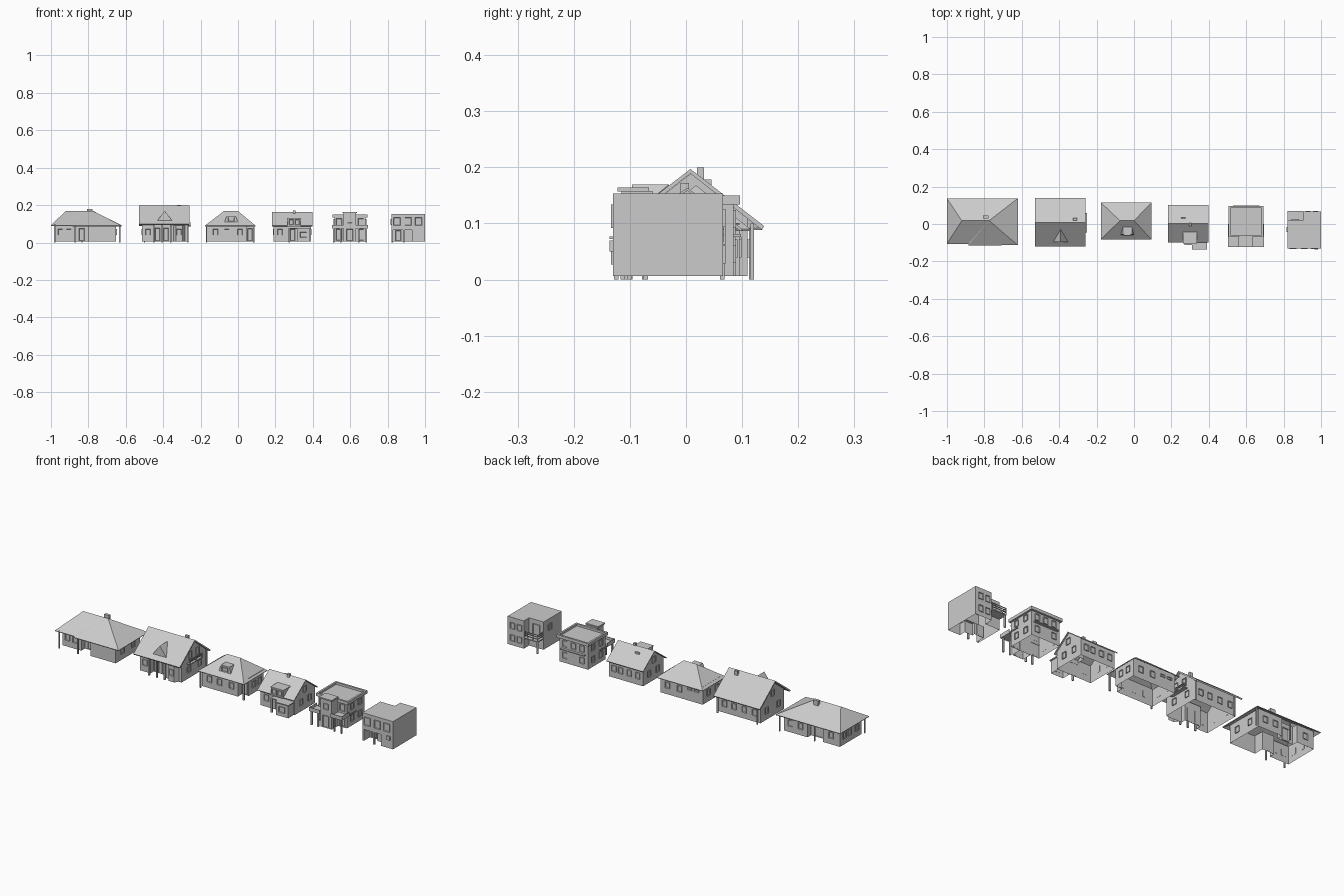
import bpy, bmesh
from mathutils import Vector

G = 0.006  # wall base height


def mesh(name, verts, faces, thick=0):
    me = bpy.data.meshes.new(name)
    me.from_pydata(verts, [], faces)
    bm = bmesh.new()
    bm.from_mesh(me)
    bmesh.ops.recalc_face_normals(bm, faces=bm.faces)
    bm.to_mesh(me)
    bm.free()
    ob = bpy.data.objects.new(name, me)
    bpy.context.collection.objects.link(ob)
    if thick:
        m = ob.modifiers.new("thickness", 'SOLIDIFY')
        m.thickness, m.offset = thick, 0
    return ob


def walls(name, plan, z0, z1, top=False):
    """Open shell from a plan outline, optionally with a flat top."""
    n = len(plan)
    v = [(x, y, z) for z in (z0, z1) for x, y in plan]
    f = [(i, (i + 1) % n, n + (i + 1) % n, n + i) for i in range(n)]
    if top:
        f.append(tuple(range(n, 2 * n)))
    return mesh(name, v, f)


def box(name, x0, x1, y0, y1, z0, z1):
    ob = walls(name, [(x0, y0), (x1, y0), (x1, y1), (x0, y1)], z0, z1, True)
    bm = bmesh.new()
    bm.from_mesh(ob.data)
    bmesh.ops.holes_fill(bm, edges=bm.edges)
    bmesh.ops.recalc_face_normals(bm, faces=bm.faces)
    bm.to_mesh(ob.data)
    bm.free()
    return ob


def post(name, x, y, z1, r=0.004):
    return box(name, x - r, x + r, y - r, y + r, 0, z1)


def window(name, side, plane, c, z, w=0.026, h=0.032):
    """Framed window or door on a wall; side is '-y', '+y', '-x' or '+x'."""
    s, t = (1 if side[0] == '+' else -1), 0.004
    a, b = sorted((plane - s * 0.001, plane + s * t))
    if side[1] == 'y':
        ob = box(name, c - w / 2, c + w / 2, a, b, z - h / 2, z + h / 2)
        n = Vector((0, s, 0))
    else:
        ob = box(name, a, b, c - w / 2, c + w / 2, z - h / 2, z + h / 2)
        n = Vector((s, 0, 0))
    bm = bmesh.new()
    bm.from_mesh(ob.data)
    face = max(bm.faces, key=lambda f: f.normal.dot(n))
    bmesh.ops.inset_region(bm, faces=[face], thickness=0.003, depth=0)
    bmesh.ops.translate(bm, verts=face.verts, vec=-n * 0.0035)
    bm.to_mesh(ob.data)
    bm.free()


def windows(house, side, plane, cs, z=0.055, w=0.026, h=0.032):
    for c in cs:
        window(house + "_window", side, plane, c, z, w, h)


def gables(name, x0, x1, y0, y1, ze, yr, zr):
    for x in (x0, x1):
        mesh(name, [(x, y0, ze), (x, y1, ze), (x, yr, zr)], [(0, 1, 2)])


def gable_roof(name, x0, x1, y0, y1, z0, z1, yr, zr, thick):
    v = [(x, y, z) for x in (x0, x1) for y, z in ((y0, z0), (yr, zr), (y1, z1))]
    mesh(name, v, [(0, 1, 4, 3), (1, 2, 5, 4)], thick)


# ---- House 1: wide hipped bungalow ----
walls("bungalow_walls", [(-.98, -.07), (-.87, -.07), (-.87, -.04), (-.80, -.04), (-.80, -.093),
                         (-.652, -.093), (-.652, .11), (-.79, .11), (-.79, .08), (-.88, .08),
                         (-.88, .11), (-.98, .11)], G, 0.1)
mesh("bungalow_roof", [(-1, -.105, .09), (-.885, -.105, .09), (-.885, -.113, .088), (-.622, -.113, .088),
                       (-.622, .136, .09), (-1, .136, .09), (-.92, .018, .167), (-.775, .018, .167)],
     [(0, 1, 7, 6), (1, 2, 7), (2, 3, 7), (3, 4, 7), (4, 5, 6, 7), (5, 0, 6)], 0.004)
box("bungalow_chimney", -.807, -.778, .03, .045, .145, .178)
for x, y in ((-.98, -.098), (-.87, -.098), (-.835, .115), (-.632, .118)):
    post("bungalow_post", x, y, .095, .003)
windows("bungalow", '-y', -.07, (-.95, -.905))
windows("bungalow", '-y', -.04, (-.835,), .042, .03, .066)
windows("bungalow", '+x', -.652, (-.04, .05))
windows("bungalow", '+y', .11, (-.69, -.75, -.93))
windows("bungalow", '+y', .08, (-.835,), .042, .04, .066)
windows("bungalow", '-x', -.98, (-.03, .03, .075))

# ---- House 2: steep gabled house with triangular dormer ----
walls("gabled_walls", [(-.513, -.09), (-.45, -.09), (-.45, -.065), (-.36, -.065), (-.36, -.09),
                       (-.268, -.09), (-.268, .11), (-.513, .11)], G, .112)
gables("gabled_end", -.513, -.268, -.09, .11, .112, .01, .19)
gable_roof("gabled_roof", -.53, -.258, -.117, .137, .096, .092, .008, .193, .008)
mesh("triangular_dormer", [(-.432, -.095, .115), (-.352, -.095, .115), (-.392, -.095, .168), (-.392, -.03, .168)],
     [(0, 1, 2), (0, 2, 3), (1, 2, 3)], .003)
box("gabled_chimney", -.325, -.306, .02, .032, .16, .2)
walls("bay_window", [(-.345, -.09), (-.332, -.11), (-.297, -.11), (-.284, -.09)], G, .092, True)
windows("bay", '-y', -.11, (-.3145,), .055)
for x in (-.45, -.405, -.36):
    post("gabled_porch_post", x, -.1, .1)
box("gabled_balcony", -.268, -.25, -.045, .06, .085, .09)
for z in (.1, .108):
    box("gabled_balcony_rail", -.253, -.25, -.045, .06, z, z + .003)
for y in (-.043, .008, .058):
    box("gabled_balcony_bar", -.253, -.25, y - .0015, y + .0015, .09, .11)
for x in (-.5, -.268):
    post("gabled_back_post", x, .118, .1, .003)
windows("gabled", '-y', -.09, (-.482,))
windows("gabled", '-y', -.065, (-.43, -.385), .043, .026, .068)
windows("gabled", '+y', .11, (-.48, -.42, -.36, -.305))
windows("gabled", '+x', -.268, (-.02, .04), .125, .026, .04)
windows("gabled", '+x', -.268, (-.03, .06))
windows("gabled", '-x', -.513, (-.04, .06))
windows("gabled", '-x', -.513, (.01,), .13)

# ---- House 3: hipped house with small dormer ----
walls("hipped_walls", [(-.165, -.066), (.045, -.066), (.045, -.03), (.084, -.03),
                       (.084, .095), (-.165, .095)], G, .1)
mesh("hipped_roof", [(-.177, -.083, .088), (.093, -.083, .088), (.093, .114, .088), (-.177, .114, .088),
                     (-.075, .018, .166), (0, .018, .166)],
     [(0, 1, 5, 4), (1, 2, 5), (2, 3, 4, 5), (3, 0, 4)], .004)
mesh("hipped_dormer", [(-.073, -.058, .107), (0, -.058, .107), (-.012, -.055, .142), (-.06, -.055, .142),
                       (-.012, -.013, .142), (-.06, -.013, .142)],
     [(0, 1, 2, 3), (3, 2, 4, 5), (1, 2, 4), (0, 3, 5)])
windows("dormer", '-y', -.057, (-.036,), .124, .036, .022)
post("hipped_post", .084, -.072, .092)
post("hipped_post", -.168, -.075, .092, .003)
windows("hipped", '-y', -.066, (-.12, -.06, .01))
windows("hipped", '-y', -.03, (.065,), .042, .026, .066)
windows("hipped", '+x', .084, (.01, .06))
windows("hipped", '+y', .095, (.04, -.03), .055)
windows("hipped", '+y', .095, (-.09, -.13), .07, .026, .012)
windows("hipped", '-x', -.165, (-.02, .05))

# ---- House 4: narrow gabled house with front annex ----
walls("cottage_walls", [(.19, -.082), (.39, -.082), (.39, .088), (.19, .088)], G, .098)
gables("cottage_end", .19, .39, -.082, .088, .098, .002, .16)
gable_roof("cottage_roof", .182, .397, -.097, .099, .088, .088, .002, .161, .005)
walls("cottage_dormer", [(.265, -.1), (.335, -.1), (.335, -.04), (.265, -.04)], .085, .129, True)
box("cottage_dormer_top", .262, .338, -.103, -.04, .127, .131)
walls("cottage_annex", [(.315, -.13), (.385, -.13), (.385, -.08), (.315, -.08)], G, .072, True)
box("annex_roof", .31, .39, -.136, -.08, .072, .077)
box("porch_roof", .27, .312, -.113, -.08, .072, .077)
post("porch_post", .274, -.108, .073)
box("cottage_chimney", .293, .308, -.01, .005, .145, .172)
box("cottage_skylight", .25, .275, .03, .036, .13, .147)
windows("cottage_dormer", '-y', -.1, (.284, .316), .108, .024, .028)
windows("cottage", '-y', -.082, (.225,))
windows("cottage_door", '-y', -.082, (.292,), .04, .026, .064)
windows("annex", '-y', -.13, (.35,), .042, .035, .03)
windows("cottage", '+x', .39, (-.03, .04))
windows("cottage", '+x', .39, (0,), .115)
windows("cottage", '-x', .19, (-.03, .04))
windows("cottage", '-x', .19, (0,), .115)
windows("cottage", '+y', .088, (.22, .27, .32, .36))

# ---- House 5: flat-roofed villa with terraces ----
walls("villa_walls", [(.515, -.062), (.682, -.062), (.682, .085), (.515, .085)], G, .14)
box("villa_roof_slab", .506, .692, -.068, .096, .134, .139)
for a in ((.506, .692, -.068, -.058), (.506, .692, .086, .096), (.506, .516, -.058, .086), (.682, .692, -.058, .086)):
    box("villa_parapet", *a, .139, .15)
walls("villa_tower", [(.565, -.115), (.63, -.115), (.63, -.06), (.565, -.06)], G, .158, True)
box("tower_cap", .56, .635, -.122, -.066, .157, .164)
for x0, x1 in ((.503, .565), (.63, .695)):
    box("terrace_slab", x0, x1, -.123, -.06, .074, .08)
    box("terrace_rail", x0, x1, -.123, -.12, .08, .094)
for x in (.503, .692):
    box("terrace_side", x, x + .003, -.12, -.06, .08, .094)
    box("villa_band", x, x + .004, -.06, .0, .074, .08)
for x in (.512, .55, .645, .686):
    post("terrace_post", x, -.113, .075)
box("villa_back_canopy", .53, .67, .085, .098, .076, .081)
windows("villa", '-y', -.062, (.54, .657), .11, .03, .036)
windows("villa", '-y', -.062, (.54, .657), .042, .03, .06)
windows("tower", '-y', -.115, (.5975,), .12, .026, .03)
windows("tower_door", '-y', -.115, (.5975,), .04, .036, .062)
for s, p in (('+x', .682), ('-x', .515)):
    windows("villa", s, p, (-.02, .045), .11)
    windows("villa", s, p, (-.02, .045), .047)
windows("villa", '+y', .085, (.55, .6, .65), .108)
windows("villa", '+y', .085, (.55, .65), .046)

# ---- House 6: cubic townhouse with recessed entry and corner balcony ----
L = [(.82, -.13), (1, -.13), (1, .066), (.905, .066), (.905, .022), (.82, .022)]
walls("townhouse_upper", L, .066, .153, True)
walls("townhouse_lower", [(.83, -.13), (.83, -.08), (.885, -.08), (.885, -.095), (.93, -.095), (.93, -.13)]
      + L[1:] + [L[0]], G, .066)
mesh("entry_ceiling", [(.83, -.13, .066), (.93, -.13, .066), (.93, -.08, .066), (.83, -.08, .066)], [(0, 1, 2, 3)])
post("entry_post", .886, -.124, .066)
box("townhouse_sill", .965, .985, -.136, -.13, .05, .07)
box("balcony_slab", .82, .905, .022, .07, .062, .067)
post("balcony_post", .825, .065, .064)
for z in (.078, .088, .098):
    box("balcony_rail", .82, .905, .067, .07, z, z + .003)
    box("balcony_rail", .82, .823, .022, .07, z, z + .003)
for x in (.8215, .85, .88, .903):
    box("balcony_bar", x - .0015, x + .0015, .067, .07, .067, .101)
windows("townhouse", '-y', -.13, (.85, .91, .965), .113, .036, .042)
windows("townhouse_door", '-y', -.08, (.857,), .036, .03, .056)
windows("townhouse", '+y', .066, (.93, .97), .11)
windows("townhouse", '+y', .066, (.93, .97), .045)
windows("townhouse", '+y', .022, (.862,), .1, .04, .06)
windows("townhouse", '-x', .82, (-.03,), .11)
